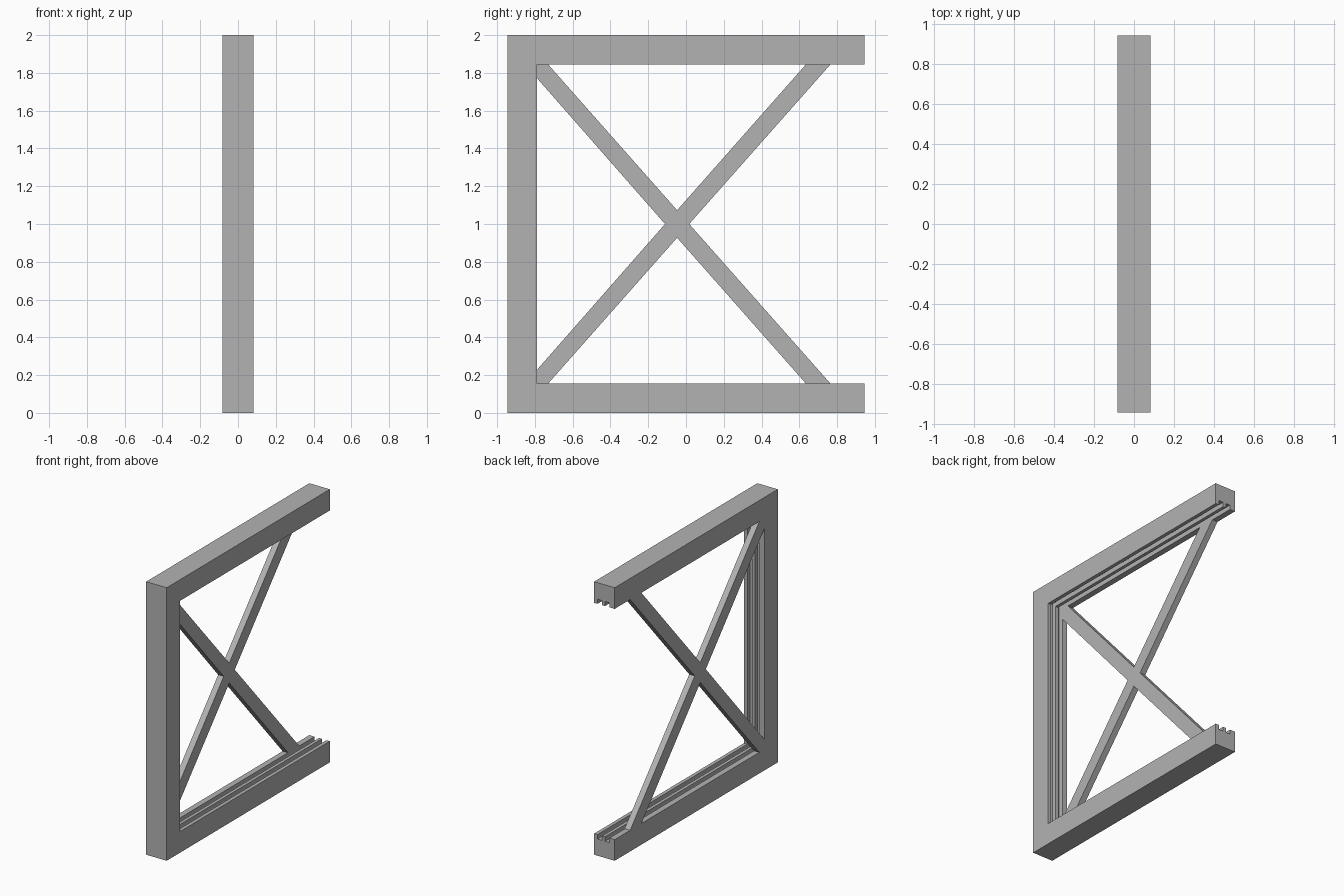
import bpy, bmesh

cube = bpy.data.objects.get("Cube")
if cube:
    bpy.data.objects.remove(cube, do_unlink=True)

grey = bpy.data.materials.new("plain_grey")
grey.use_nodes = True
colour = (0.45, 0.45, 0.45, 1)
grey.diffuse_color = colour
bsdf = next(n for n in grey.node_tree.nodes if n.type == 'BSDF_PRINCIPLED')
bsdf.inputs["Base Color"].default_value = colour

HALF_W = 0.083      # half the frame width in x
HALF_L = 0.944      # half the frame length in y
HEIGHT = 2.0
RAIL = 0.155        # rail thickness at the ridges
FLOOR = 0.122       # rail thickness at the groove floors
BRACE = 0.045       # brace thickness


def finish(name, bm):
    bmesh.ops.recalc_face_normals(bm, faces=bm.faces)
    mesh = bpy.data.meshes.new(name)
    bm.to_mesh(mesh)
    bm.free()
    mesh.materials.append(grey)
    obj = bpy.data.objects.new(name, mesh)
    bpy.context.collection.objects.link(obj)
    return obj


# Grooved frame: one rail section swept around a C with mitred corners
section = [(-HALF_W, 0), (-HALF_W, RAIL)]
for start, end in ((-0.04, -0.005), (0.019, 0.056)):
    section += [(start, RAIL), (start, FLOOR), (end, FLOOR), (end, RAIL)]
section += [(HALF_W, RAIL), (HALF_W, 0)]

stations = [
    lambda d: (HALF_L, HEIGHT - d),
    lambda d: (d - HALF_L, HEIGHT - d),
    lambda d: (d - HALF_L, d),
    lambda d: (HALF_L, d),
]
bm = bmesh.new()
rings = [[bm.verts.new((x, *place(d))) for x, d in section] for place in stations]
for a, b in zip(rings, rings[1:]):
    for i in range(len(section)):
        j = (i + 1) % len(section)
        bm.faces.new((a[i], a[j], b[j], b[i]))
bm.faces.new(rings[0])
bm.faces.new(rings[-1])
finish("grooved_frame", bm)

# Cross brace: lower half outline mirrored about mid height, then extruded
inner = RAIL - HALF_L
lower = [(-0.111, 1), (inner, 0.228), (inner, RAIL), (-0.73, RAIL),
         (-0.047, 0.927), (0.635, RAIL), (0.765, RAIL), (0.017, 1)]
outline = lower + [(y, HEIGHT - z) for y, z in reversed(lower[1:-1])]
bm = bmesh.new()
face = bm.faces.new([bm.verts.new((-HALF_W, y, z)) for y, z in outline])
out = bmesh.ops.extrude_face_region(bm, geom=[face])
moved = [v for v in out["geom"] if isinstance(v, bmesh.types.BMVert)]
bmesh.ops.translate(bm, verts=moved, vec=(BRACE, 0, 0))
if face.is_valid and len(bm.faces) == len(outline) + 1:
    bm.faces.new([v for v in face.verts])
finish("cross_brace", bm)
